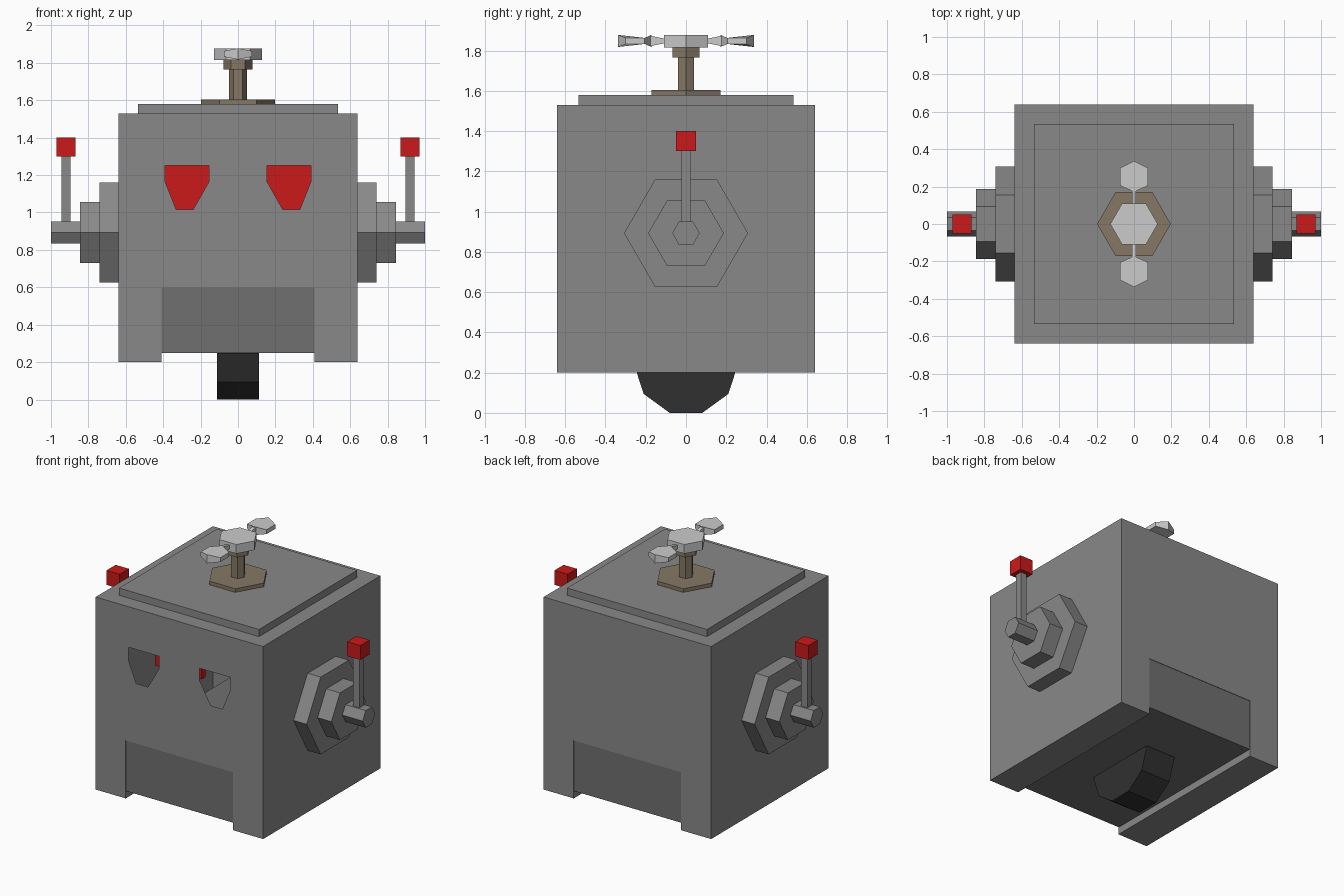
import bpy, bmesh, math

if "Cube" in bpy.data.objects:
    bpy.data.objects.remove(bpy.data.objects["Cube"])


def material(name, r, g, b):
    m = bpy.data.materials.new(name)
    m.diffuse_color = (r, g, b, 1)
    m.use_nodes = True
    m.node_tree.nodes["Principled BSDF"].inputs["Base Color"].default_value = m.diffuse_color
    return m


RED = material("red", 0.6, 0.01, 0.01)
BROWN = material("bronze", 0.24, 0.19, 0.13)
LIGHT = material("light_metal", 0.6, 0.6, 0.6)
GREY = material("grey_metal", 0.25, 0.25, 0.25)
MID = material("jaw_grey", 0.16, 0.16, 0.16)
DARK = material("rubber", 0.03, 0.03, 0.03)


def finish(name, bm, mat):
    bmesh.ops.recalc_face_normals(bm, faces=bm.faces)
    me = bpy.data.meshes.new(name)
    bm.to_mesh(me)
    bm.free()
    me.materials.append(mat)
    ob = bpy.data.objects.new(name, me)
    bpy.context.collection.objects.link(ob)
    return ob


def place(axis, p, q, t):
    return {"x": (t, p, q), "y": (p, t, q), "z": (p, q, t)}[axis]


def prism(name, pts, a, b, axis, mat, cap_a=True):
    """Extrude a 2D outline from a to b along an axis."""
    bm = bmesh.new()
    lo = [bm.verts.new(place(axis, p, q, a)) for p, q in pts]
    hi = [bm.verts.new(place(axis, p, q, b)) for p, q in pts]
    n = len(pts)
    for i in range(n):
        j = (i + 1) % n
        bm.faces.new((lo[i], lo[j], hi[j], hi[i]))
    bm.faces.new(hi)
    if cap_a is True:
        bm.faces.new(lo)
    else:
        # front cap with holes cut in it
        edges = [bm.edges.get((lo[i], lo[(i + 1) % n])) for i in range(n)]
        for hole in cap_a:
            vs = [bm.verts.new(place(axis, p, q, a)) for p, q in hole]
            edges += [bm.edges.new((vs[i], vs[(i + 1) % len(vs)])) for i in range(len(vs))]
        bmesh.ops.triangle_fill(bm, use_beauty=True, use_dissolve=False, edges=edges)
    return finish(name, bm, mat)


def ngon(n, r, p=0.0, q=0.0, turn=0.0):
    return [(p + r * math.cos(turn + math.tau * i / n),
             q + r * math.sin(turn + math.tau * i / n)) for i in range(n)]


def rect(p0, p1, q0, q1):
    return [(p0, q0), (p1, q0), (p1, q1), (p0, q1)]


# hollow head with eye openings and a jaw notch
eye = [(0.155, 1.25), (0.39, 1.25), (0.39, 1.165), (0.33, 1.015), (0.24, 1.015), (0.155, 1.165)]
outline = [(-0.64, 0.2), (-0.41, 0.2), (-0.41, 0.6), (0.41, 0.6), (0.41, 0.2),
           (0.64, 0.2), (0.64, 1.53), (-0.64, 1.53)]
prism("head", outline, -0.64, 0.64, "y", GREY, cap_a=[eye, [(-x, z) for x, z in eye]])
prism("jaw", rect(-0.41, 0.41, 0.25, 0.6), -0.637, 0.637, "y", MID)
prism("lid", rect(-0.535, 0.535, -0.535, 0.535), 1.53, 1.58, "z", GREY)

# wheel
prism("wheel", ngon(10, 0.26, 0, 0.247), -0.113, 0.113, "x", DARK)

for side, s in (("left", -1), ("right", 1)):
    # glowing plate deep behind each eye opening
    prism(side + "_eye", rect(s * 0.11, s * 0.465, 0.95, 1.3), -0.24, -0.2, "y", RED)
    # stepped hexagonal ear
    for part, r, x0, x1 in (("ear_base", 0.308, 0.64, 0.74),
                            ("ear_step", 0.188, 0.74, 0.845),
                            ("ear_pin", 0.068, 0.845, 1.0)):
        prism(f"{side}_{part}", ngon(6, r, 0, 0.893), s * x0, s * x1, "x", GREY)
    # antenna with a cube tip
    c = s * 0.92
    prism(side + "_antenna", rect(c - 0.024, c + 0.024, -0.023, 0.023), 0.93, 1.3, "z", GREY)
    prism(side + "_antenna_tip", rect(c - 0.05, c + 0.05, -0.05, 0.05), 1.3, 1.4, "z", RED)

# propeller mast
for part, r, z0, z1, mat in (("mast_base", 0.197, 1.58, 1.605, BROWN),
                             ("mast", 0.047, 1.605, 1.77, BROWN),
                             ("mast_collar", 0.077, 1.765, 1.815, BROWN),
                             ("propeller_hub", 0.127, 1.815, 1.878, LIGHT)):
    prism(part, ngon(6, r), z0, z1, "z", mat)

# propeller blades: hexagons thinned toward their sides, on tapered necks
ZC = 1.848
for side, s in (("front", -1), ("back", 1)):
    neck = [(s * 0.1, ZC - 0.01), (s * 0.18, ZC - 0.026), (s * 0.18, ZC + 0.026), (s * 0.1, ZC + 0.01)]
    prism(side + "_blade_neck", neck, -0.012, 0.012, "x", LIGHT)
    blade = [(0, 0.172), (0.075, 0.205), (0.075, 0.3), (0, 0.337), (-0.075, 0.3), (-0.075, 0.205)]
    ob = prism(side + "_blade", [(x, s * y) for x, y in blade], ZC - 0.03, ZC + 0.03, "z", LIGHT)
    for v in ob.data.vertices:
        if abs(v.co.x) > 0.01:
            v.co.z = ZC + (v.co.z - ZC) * 0.5
